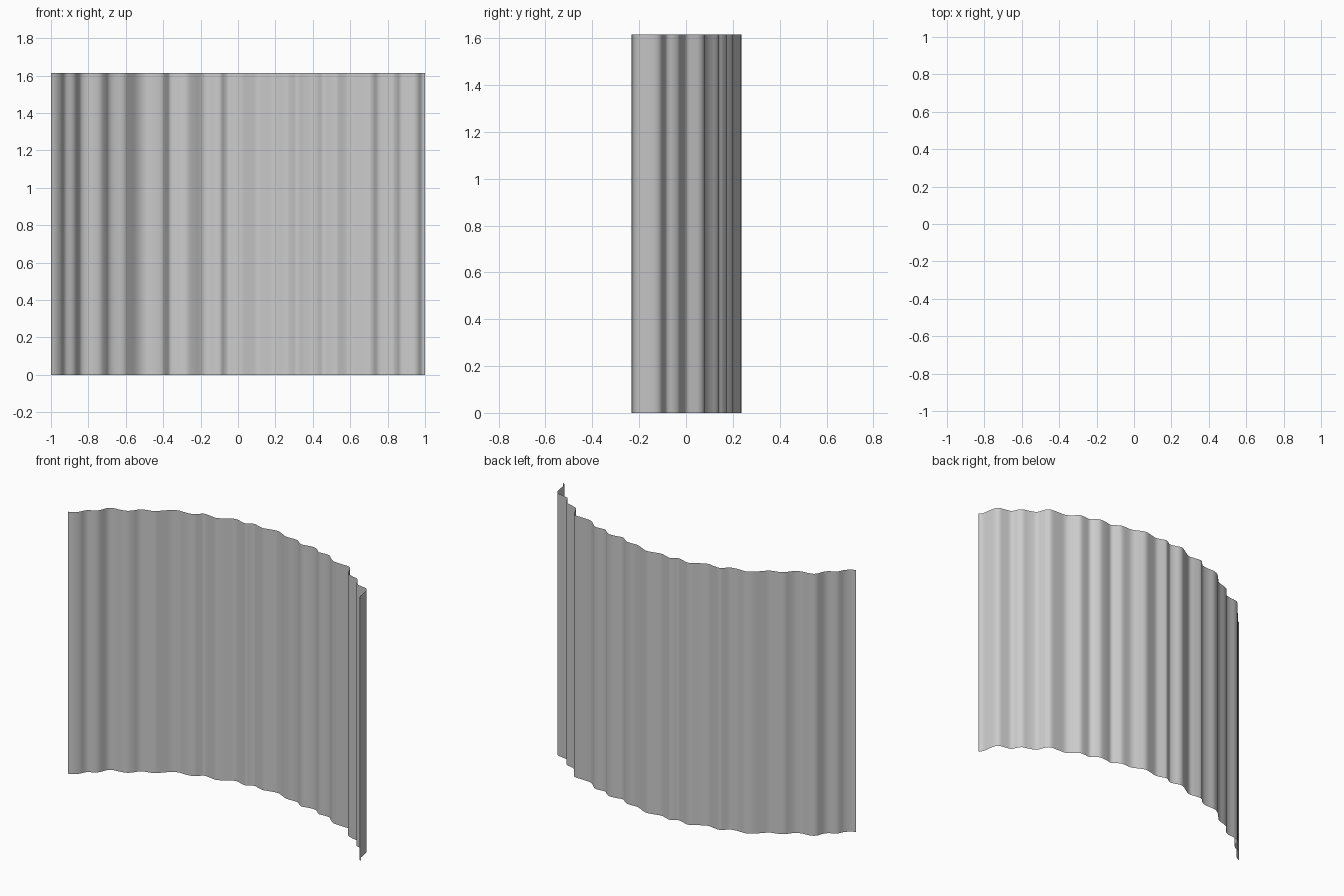
import bpy, bmesh
from mathutils import Vector

HEIGHT = 1.615
STEPS = 4  # smooth subdivisions between profile points

# rippled plan profile of the curved curtain, left to right (x, y)
PROFILE = [
    (-1, -.23), (-.97, -.215), (-.945, -.19), (-.925, -.152), (-.885, -.13),
    (-.865, -.108), (-.845, -.062), (-.815, -.045), (-.77, -.04), (-.735, -.03),
    (-.71, -.005), (-.69, .023), (-.66, .039), (-.61, .053), (-.58, .08),
    (-.54, .12), (-.50, .139), (-.45, .139), (-.405, .147), (-.38, .17),
    (-.36, .186), (-.315, .183), (-.275, .178), (-.235, .197), (-.19, .225),
    (-.16, .229), (-.125, .217), (-.095, .213), (-.072, .228), (-.05, .236),
    (-.02, .227), (.015, .218), (.06, .227), (.105, .235), (.145, .22),
    (.19, .2), (.255, .2), (.285, .185), (.315, .165), (.355, .171),
    (.40, .174), (.43, .158), (.455, .137), (.50, .139), (.53, .135),
    (.56, .107), (.595, .084), (.65, .08), (.70, .077), (.722, .06),
    (.735, .03), (.75, 0), (.79, -.017), (.83, -.028), (.85, -.05),
    (.868, -.085), (.91, -.096), (.945, -.104), (.963, -.125), (.972, -.165),
    (.978, -.205), (.988, -.226), (1, -.232)]


def smooth_path(points, steps):
    """Catmull-Rom curve through the points."""
    p = [Vector(q) for q in points]
    p = [2 * p[0] - p[1]] + p + [2 * p[-1] - p[-2]]
    path = []
    for a, b, c, d in zip(p, p[1:], p[2:], p[3:]):
        for i in range(steps):
            t = i / steps
            path.append(0.5 * (2 * b + (c - a) * t + (2 * a - 5 * b + 4 * c - d) * t ** 2
                               + (3 * b - a - 3 * c + d) * t ** 3))
    return path + [p[-2]]


# curtain sheet: profile extruded straight up
bm = bmesh.new()
columns = [(bm.verts.new((q.x, q.y, 0)), bm.verts.new((q.x, q.y, HEIGHT)))
           for q in smooth_path(PROFILE, STEPS)]
for (a0, a1), (b0, b1) in zip(columns, columns[1:]):
    bm.faces.new((a0, b0, b1, a1)).smooth = True
mesh = bpy.data.meshes.new("curtain_sheet")
bm.to_mesh(mesh)
bm.free()
curtain = bpy.data.objects.new("curtain_sheet", mesh)
bpy.context.collection.objects.link(curtain)
